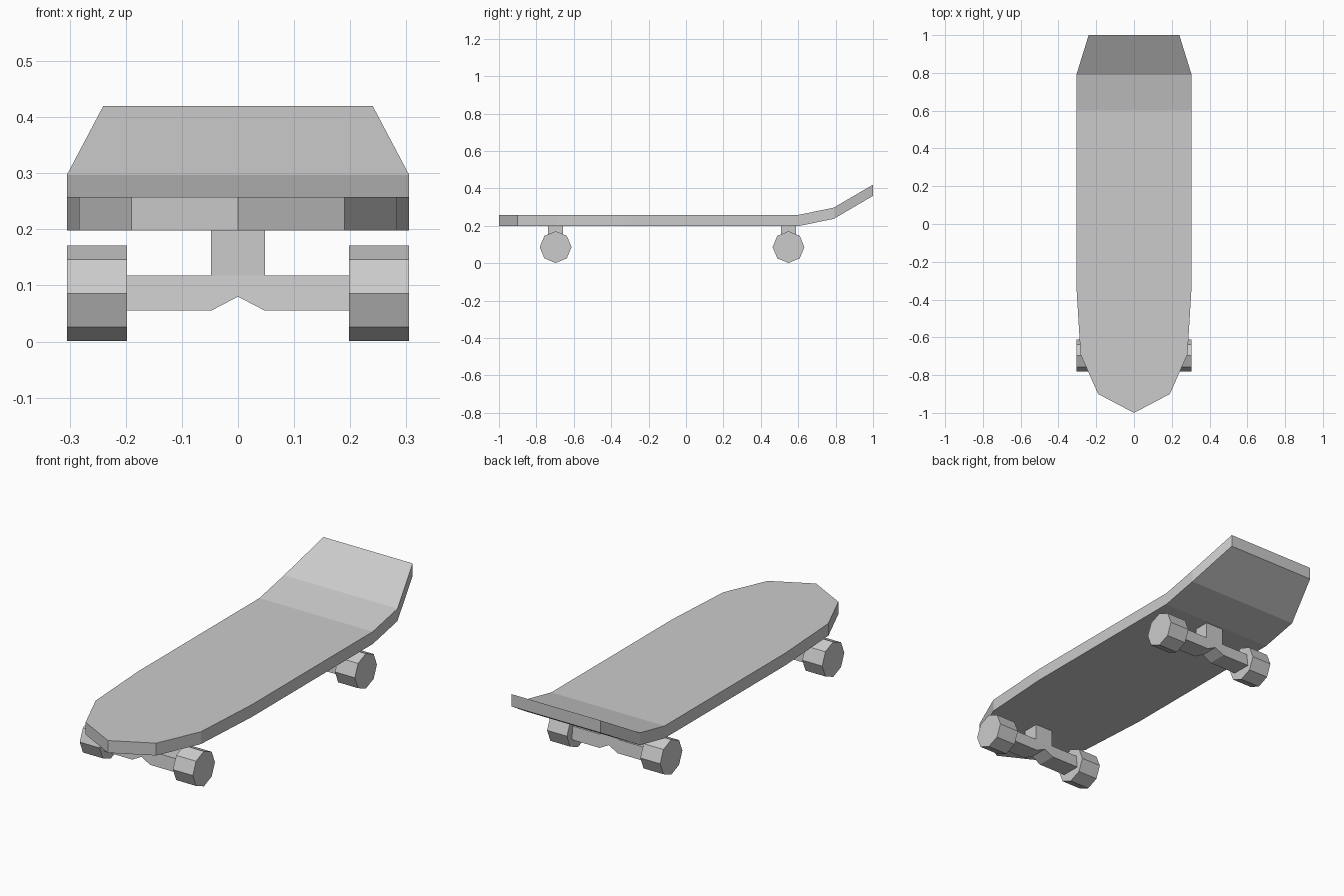
import bpy, bmesh, math
from mathutils import Matrix, Vector

if "Cube" in bpy.data.objects:
    bpy.data.objects.remove(bpy.data.objects["Cube"])


def finish(bm, name):
    bmesh.ops.recalc_face_normals(bm, faces=bm.faces)
    mesh = bpy.data.meshes.new(name)
    bm.to_mesh(mesh)
    bm.free()
    obj = bpy.data.objects.new(name, mesh)
    bpy.context.collection.objects.link(obj)
    return obj


# Deck: half outline (half width, y, top z), mirrored and thickened downwards
def build_deck(thickness=0.06):
    nose = [(0.19, -0.9, 0.258), (0.283, -0.69, 0.258), (0.305, -0.33, 0.258)]
    tail = [(0.305, 0.6, 0.258), (0.305, 0.79, 0.297), (0.24, 1.0, 0.42)]
    bm = bmesh.new()
    tip = bm.verts.new((0, -1, 0.258))
    right = [bm.verts.new(p) for p in nose + tail]
    left = [bm.verts.new((-x, y, z)) for x, y, z in nose + tail]
    bm.faces.new([tip] + right[:4] + left[3::-1])
    for i in (3, 4):
        bm.faces.new((right[i], right[i + 1], left[i + 1], left[i]))
    ext = bmesh.ops.extrude_face_region(bm, geom=bm.faces[:], use_keep_orig=True)
    lower = [v for v in ext["geom"] if isinstance(v, bmesh.types.BMVert)]
    bmesh.ops.translate(bm, verts=lower, vec=(0, 0, -thickness))
    return finish(bm, "deck")


# Axle hanger: notched front profile, flaring slightly towards the bottom
def build_hanger(name, y):
    profile = [(-0.2, 0.118), (-0.2, 0.055), (-0.048, 0.055), (0, 0.08),
               (0.048, 0.055), (0.2, 0.055), (0.2, 0.118)]
    bm = bmesh.new()
    sides = []
    for s in (-1, 1):
        ring = [bm.verts.new((x, y + s * (0.04 + 0.12 * (0.118 - z)), z)) for x, z in profile]
        bm.faces.new(ring)
        sides.append(ring)
    for i in range(len(profile)):
        j = (i + 1) % len(profile)
        bm.faces.new((sides[0][i], sides[0][j], sides[1][j], sides[1][i]))
    return finish(bm, name)


# Post between hanger and deck
def build_post(name, y):
    bm = bmesh.new()
    m = Matrix.Translation((0, y, 0.159)) @ Matrix.Diagonal((0.096, 0.08, 0.084, 1))
    bmesh.ops.create_cube(bm, size=1, matrix=m)
    return finish(bm, name)


# Eight-sided wheel with a corner pointing straight up
def build_wheel(name, x, y):
    bm = bmesh.new()
    m = Matrix.Translation((x, y, 0.086)) @ Matrix.Rotation(math.pi / 2, 4, "Y")
    bmesh.ops.create_cone(bm, cap_ends=True, segments=8, radius1=0.085,
                          radius2=0.085, depth=0.107, matrix=m)
    return finish(bm, name)


build_deck()
for end, y in (("front", -0.697), ("rear", 0.548)):
    build_hanger(end + "_axle_hanger", y)
    build_post(end + "_truck_post", y)
    for side, sx in (("left", -1), ("right", 1)):
        build_wheel(f"{end}_{side}_wheel", sx * 0.251, y)
